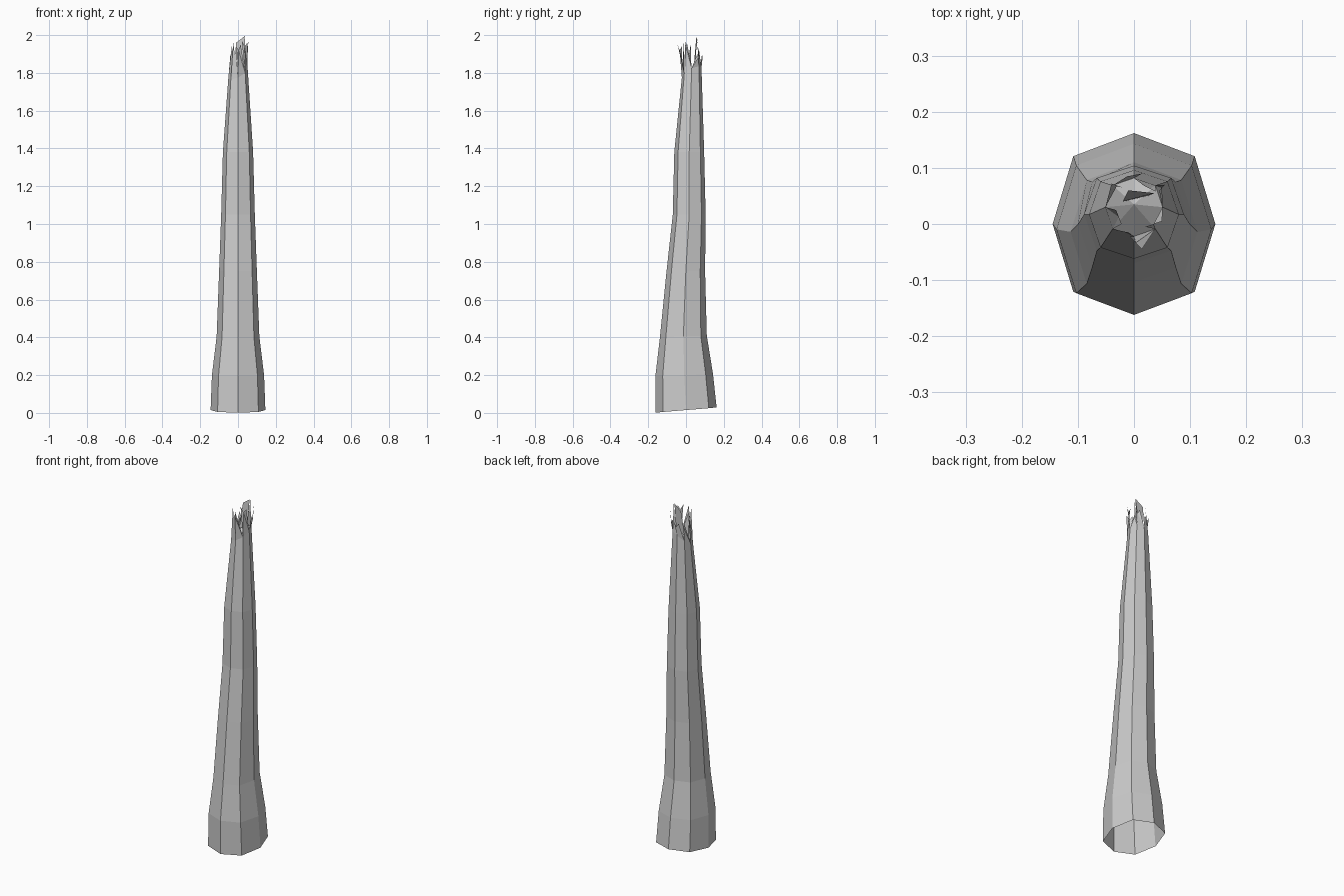
import bpy, bmesh
from math import sin, cos, pi

if "Cube" in bpy.data.objects:
    bpy.data.objects.remove(bpy.data.objects["Cube"])

SIDES = 8


def make_object(name, bm):
    mesh = bpy.data.meshes.new(name)
    bm.to_mesh(mesh)
    bm.free()
    obj = bpy.data.objects.new(name, mesh)
    bpy.context.collection.objects.link(obj)
    return obj


def ring_point(i, z, half_x, front, back, tilt_x=0, tilt_y=0):
    # Point i of a slightly squashed octagon, starting at the +x side
    a = 2 * pi * i / SIDES
    diag = 1.055 if i % 2 else 1.0
    x = half_x * cos(a) * diag
    y = (front + back) / 2 + (back - front) / 2 * sin(a) * diag
    return (x, y, z + tilt_x * cos(a) + tilt_y * sin(a))


# Trunk: (z, half width, front y, back y, x tilt, y tilt), open at the bottom
profile = [
    (0.015, 0.145, -0.162, 0.162, 0, 0.014),
    (0.20, 0.138, -0.162, 0.143, 0, 0.005),
    (0.405, 0.113, -0.138, 0.110, 0, 0.005),
    (0.75, 0.100, -0.103, 0.101, 0, 0),
    (1.05, 0.089, -0.070, 0.104, 0, 0),
    (1.38, 0.080, -0.062, 0.096, 0, 0),
    (1.80, 0.051, -0.022, 0.082, 0.025, 0.025),
]
bm = bmesh.new()
rings = [[bm.verts.new(ring_point(i, *p)) for i in range(SIDES)] for p in profile]
for low, high in zip(rings, rings[1:]):
    for i in range(SIDES):
        j = (i + 1) % SIDES
        bm.faces.new((low[i], low[j], high[j], high[i]))
# Sunken broken end inside the rim
top = [v.co.copy() for v in rings[-1]]
centre = bm.verts.new((0.0, 0.035, 1.83))
for i in range(SIDES):
    bm.faces.new((rings[-1][i], rings[-1][(i + 1) % SIDES], centre))
make_object("broken_trunk", bm)

# Splinters: (rim side, left top offset, right top offset) as (x, y, z)
splinters = [
    (0, (0.045, 0.060, 1.90), (0.055, 0.070, 1.97)),
    (1, (0.038, 0.058, 2.00), (0.018, 0.068, 1.93)),
    (2, (0.015, 0.090, 1.91), (-0.012, 0.085, 1.90)),
    (3, (-0.020, 0.065, 1.96), (-0.040, 0.072, 1.90)),
    (4, (-0.032, 0.025, 1.95), (-0.022, 0.000, 1.90)),
    (5, (-0.025, -0.012, 1.96), (-0.010, -0.015, 1.92)),
    (6, (-0.008, -0.022, 1.94), (0.014, -0.045, 1.95)),
    (7, (0.020, -0.005, 1.97), (0.050, 0.005, 1.96)),
]
bm = bmesh.new()
for i, left, right in splinters:
    a, b = top[i], top[(i + 1) % SIDES]
    mid = ((left[0] + right[0]) / 2, (left[1] + right[1]) / 2, min(left[2], right[2]) - 0.02)
    va, vb, vl, vr, vm = [bm.verts.new(p) for p in (a, b, left, right, mid)]
    # Two pointed slivers with a notch between them
    bm.faces.new((va, vm, vl))
    bm.faces.new((va, vb, vm))
    bm.faces.new((vb, vr, vm))
# Inner sliver standing in the core
core = [bm.verts.new(p) for p in ((-0.02, 0.04, 1.82), (0.025, 0.05, 1.82),
                                  (0.036, 0.055, 1.995), (-0.01, 0.06, 1.96))]
bm.faces.new(core)
make_object("splinters", bm)
